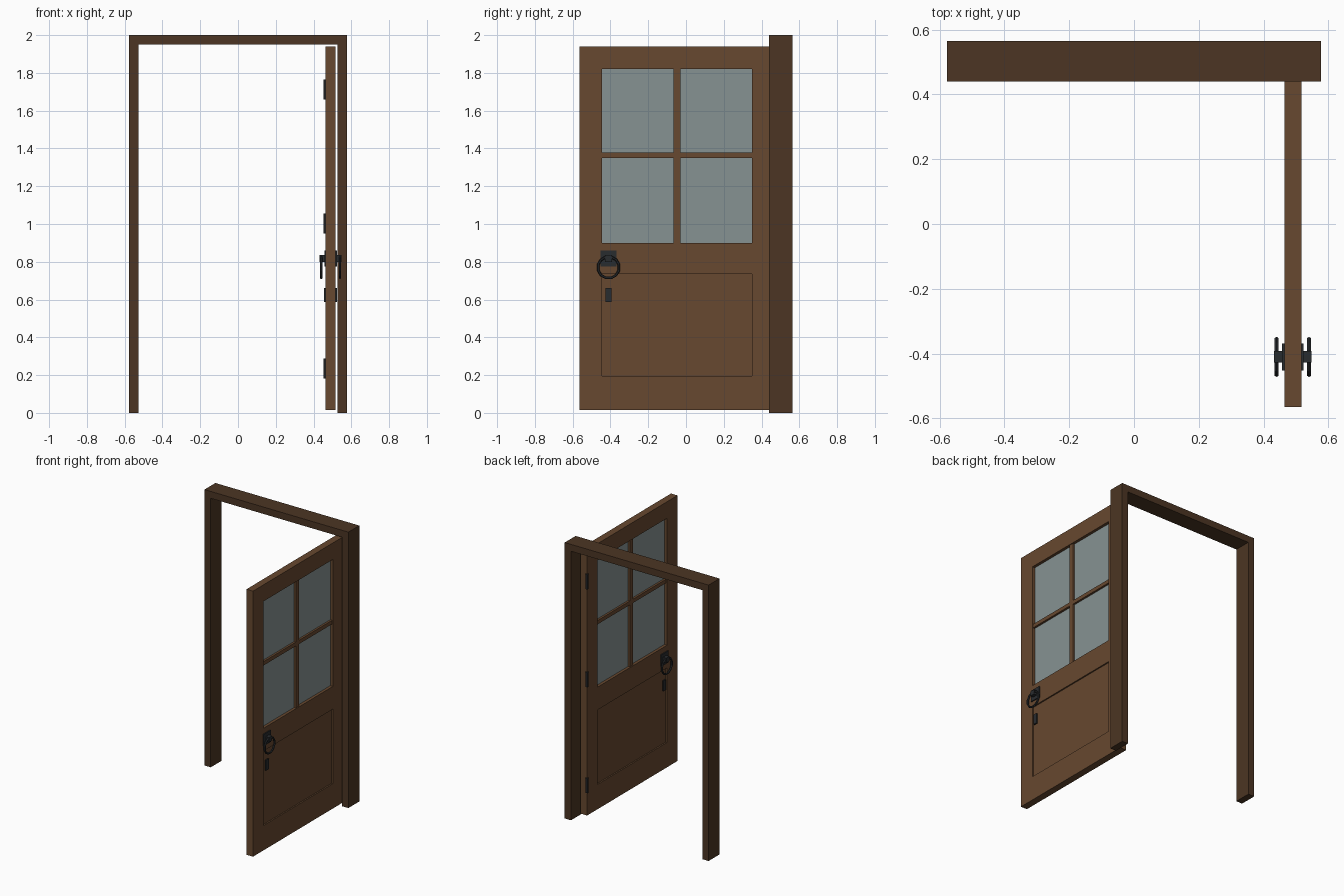
import bpy, bmesh, math
from mathutils import Matrix, Vector

cube = bpy.data.objects.get("Cube")
if cube:
    bpy.data.objects.remove(cube, do_unlink=True)


def material(name, rgb):
    m = bpy.data.materials.new(name)
    m.use_nodes = True
    m.diffuse_color = (*rgb, 1)
    bsdf = next(n for n in m.node_tree.nodes if n.type == 'BSDF_PRINCIPLED')
    bsdf.inputs["Base Color"].default_value = (*rgb, 1)
    bsdf.inputs["Roughness"].default_value = 0.8
    return m


DARK_WOOD = material("dark_wood", (0.072, 0.036, 0.017))
WOOD = material("brown_wood", (0.135, 0.065, 0.029))
GLASS = material("grey_glass", (0.24, 0.29, 0.29))
IRON = material("black_iron", (0.022, 0.025, 0.028))


def finish(name, bm, mat):
    bmesh.ops.recalc_face_normals(bm, faces=bm.faces)
    mesh = bpy.data.meshes.new(name)
    bm.to_mesh(mesh)
    bm.free()
    mesh.materials.append(mat)
    obj = bpy.data.objects.new(name, mesh)
    bpy.context.scene.collection.objects.link(obj)
    return obj


def box(name, x, y, z, mat):
    bm = bmesh.new()
    bmesh.ops.create_cube(bm, size=1)
    for v in bm.verts:
        v.co = Vector(r[0] + (c + 0.5) * (r[1] - r[0]) for c, r in zip(v.co, (x, y, z)))
    return finish(name, bm, mat)


def extrude(bm, faces, offset):
    result = bmesh.ops.extrude_face_region(bm, geom=faces)
    moved = [g for g in result["geom"] if isinstance(g, bmesh.types.BMVert)]
    bmesh.ops.translate(bm, vec=offset, verts=moved)


# Door frame: one U-shaped profile
W, T, H = 0.577, 0.05, 2.0
outline = [(-W, 0), (-W, H), (W, H), (W, 0),
           (W - T, 0), (W - T, H - T), (T - W, H - T), (T - W, 0)]
bm = bmesh.new()
face = bm.faces.new([bm.verts.new((x, 0.44, z)) for x, z in outline])
extrude(bm, [face], (0, 0.125, 0))
finish("door_frame", bm, DARK_WOOD)

# Door leaf: stiles and rails around a window and a panel opening
X0, X1 = 0.464, 0.516
MID = (X0 + X1) / 2
Y0, Y1, IN0, IN1 = -0.565, 0.47, -0.445, 0.35
ys = [Y0, IN0, IN1, Y1]
zs = [0.015, 0.195, 0.735, 0.90, 1.82, 1.94]
bm = bmesh.new()
grid = [[bm.verts.new((X0, y, z)) for z in zs] for y in ys]
faces = []
for i in range(len(ys) - 1):
    for j in range(len(zs) - 1):
        if i == 1 and j in (1, 3):
            continue
        faces.append(bm.faces.new((grid[i][j], grid[i + 1][j],
                                   grid[i + 1][j + 1], grid[i][j + 1])))
extrude(bm, faces, (X1 - X0, 0, 0))
finish("door_leaf", bm, WOOD)

# Recessed panel, glass and glazing bars
box("lower_panel", (MID - 0.016, MID + 0.016), (IN0, IN1), (zs[1], zs[2]), WOOD)
box("window_glass", (MID - 0.005, MID + 0.005), (IN0, IN1), (zs[3], zs[4]), GLASS)
centre = (IN0 + IN1) / 2
bar = (MID - 0.02, MID + 0.02)
box("vertical_bar", bar, (centre - 0.0175, centre + 0.0175), (zs[3], zs[4]), WOOD)
for name, y in (("front_bar", (IN0, centre - 0.0175)), ("rear_bar", (centre + 0.0175, IN1))):
    box(name, bar, y, (1.35, 1.378), WOOD)


def ring(name, loc, radius, thickness):
    bm = bmesh.new()
    n, k = 12, 6
    loops = []
    for i in range(n):
        a = math.tau * (i + 0.5) / n
        loop = []
        for j in range(k):
            b = math.tau * j / k
            r = radius + thickness * math.cos(b)
            p = (thickness * math.sin(b), r * math.cos(a), r * math.sin(a))
            loop.append(bm.verts.new(Vector(loc) + Vector(p)))
        loops.append(loop)
    for i in range(n):
        a, b = loops[i], loops[(i + 1) % n]
        for j in range(k):
            bm.faces.new((a[j], b[j], b[(j + 1) % k], a[(j + 1) % k]))
    return finish(name, bm, IRON)


# Ring handle and keyhole plate on both faces
HY = -0.41
for side, surface, s in (("right", X0, -1), ("left", X1, 1)):
    def out(a, b):
        return sorted((surface + s * a, surface + s * b))
    box(side + "_handle_plate", out(-0.002, 0.007), (HY - 0.042, HY + 0.042), (0.775, 0.86), IRON)
    box(side + "_handle_block", out(0, 0.032), (HY - 0.018, HY + 0.018), (0.80, 0.835), IRON)
    box(side + "_keyhole_plate", out(-0.002, 0.008), (HY - 0.015, HY + 0.015), (0.587, 0.662), IRON)
    ring(side + "_handle_ring", (surface + s * 0.024, HY, 0.77), 0.057, 0.007)

# Hinge barrels along the hung edge
for name, z in (("lower_hinge", 0.235), ("middle_hinge", 1.003), ("upper_hinge", 1.713)):
    bm = bmesh.new()
    bmesh.ops.create_cone(bm, cap_ends=True, segments=8, radius1=0.0105, radius2=0.0105,
                          depth=0.106, matrix=Matrix.Translation((0.463, 0.472, z)))
    finish(name, bm, IRON)
